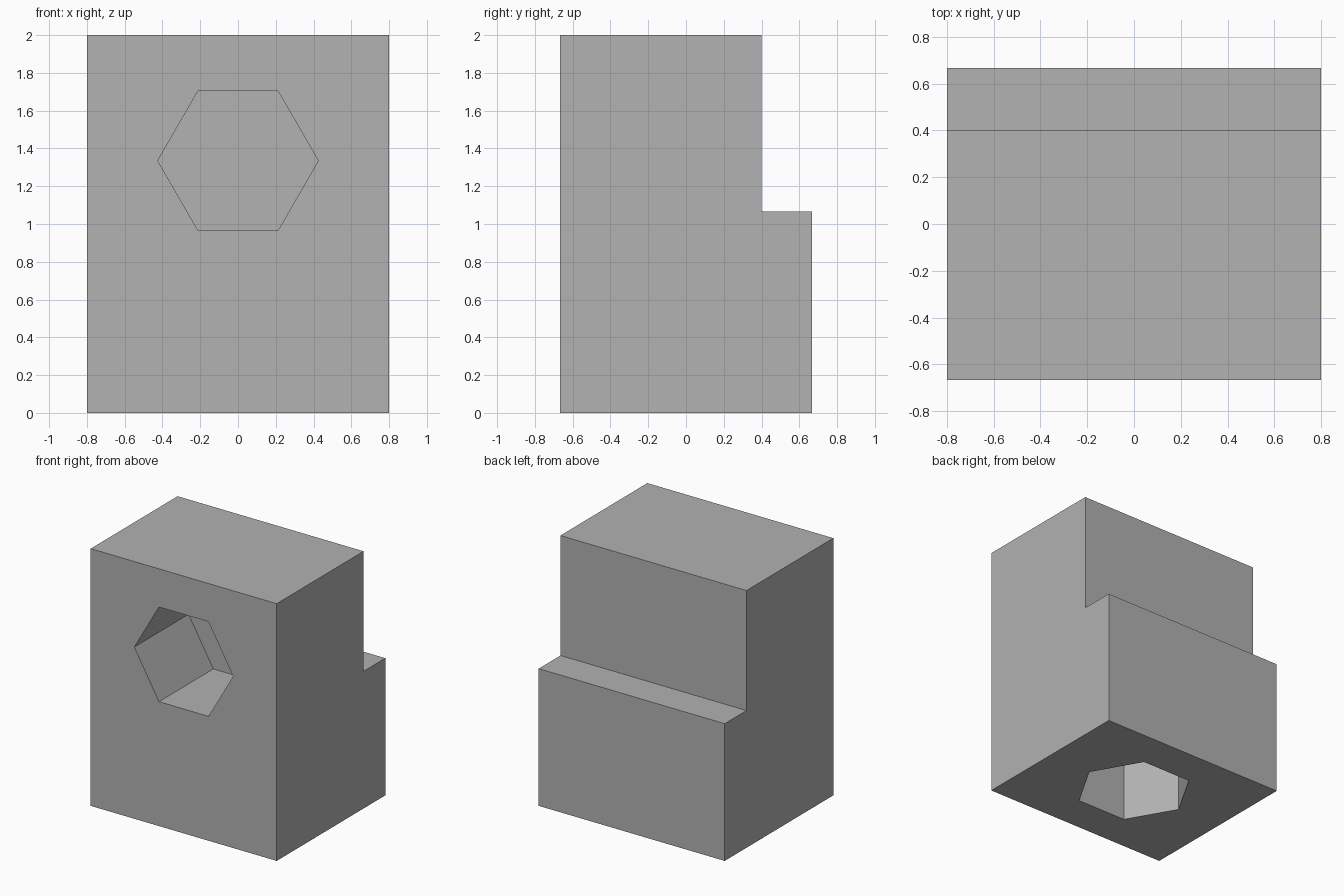
import bpy
import bmesh
from math import cos, sin, pi
from mathutils import Vector

if "Cube" in bpy.data.objects:
    bpy.data.objects.remove(bpy.data.objects["Cube"], do_unlink=True)

GREY = (0.445, 0.445, 0.445, 1.0)
material = bpy.data.materials.new("plain grey")
material.use_nodes = True
material.diffuse_color = GREY
material.node_tree.nodes["Principled BSDF"].inputs["Base Color"].default_value = GREY


def prism(name, outline, sweep):
    """Extrude a flat outline along a vector into a closed solid."""
    bm = bmesh.new()
    face = bm.faces.new([bm.verts.new(p) for p in outline])
    ret = bmesh.ops.extrude_face_region(bm, geom=[face], use_keep_orig=True)
    moved = [g for g in ret["geom"] if isinstance(g, bmesh.types.BMVert)]
    bmesh.ops.translate(bm, verts=moved, vec=Vector(sweep))
    bmesh.ops.recalc_face_normals(bm, faces=bm.faces)
    mesh = bpy.data.meshes.new(name)
    bm.to_mesh(mesh)
    bm.free()
    mesh.materials.append(material)
    obj = bpy.data.objects.new(name, mesh)
    bpy.context.collection.objects.link(obj)
    return obj


# Stepped block, swept across its width
W, D, H = 0.8, 0.667, 2.0
STEP_Y, STEP_Z = 0.4, 1.067
profile = [(-D, 0), (D, 0), (D, STEP_Z), (STEP_Y, STEP_Z), (STEP_Y, H), (-D, H)]
block = prism("stepped_block", [(-W, y, z) for y, z in profile], (2 * W, 0, 0))

# Hexagonal pockets in the front and the underside
R, DEPTH, OVER = 0.425, 0.667, 0.1
POCKET_Z = 1.335
hexagon = [(R * cos(i * pi / 3), R * sin(i * pi / 3)) for i in range(6)]
cutters = [
    prism("front_pocket_cutter",
          [(a, -D - OVER, POCKET_Z + b) for a, b in hexagon], (0, DEPTH + OVER, 0)),
    prism("bottom_pocket_cutter",
          [(a, b, -OVER) for a, b in hexagon], (0, 0, DEPTH + OVER)),
]
for cutter in cutters:
    mod = block.modifiers.new(cutter.name, "BOOLEAN")
    mod.operation = "DIFFERENCE"
    mod.solver = "EXACT"
    mod.object = cutter

# Bake the cuts, then drop the cutters
bpy.context.view_layer.update()
graph = bpy.context.evaluated_depsgraph_get()
baked = bpy.data.meshes.new_from_object(block.evaluated_get(graph))
block.modifiers.clear()
block.data = baked
for cutter in cutters:
    bpy.data.objects.remove(cutter, do_unlink=True)
